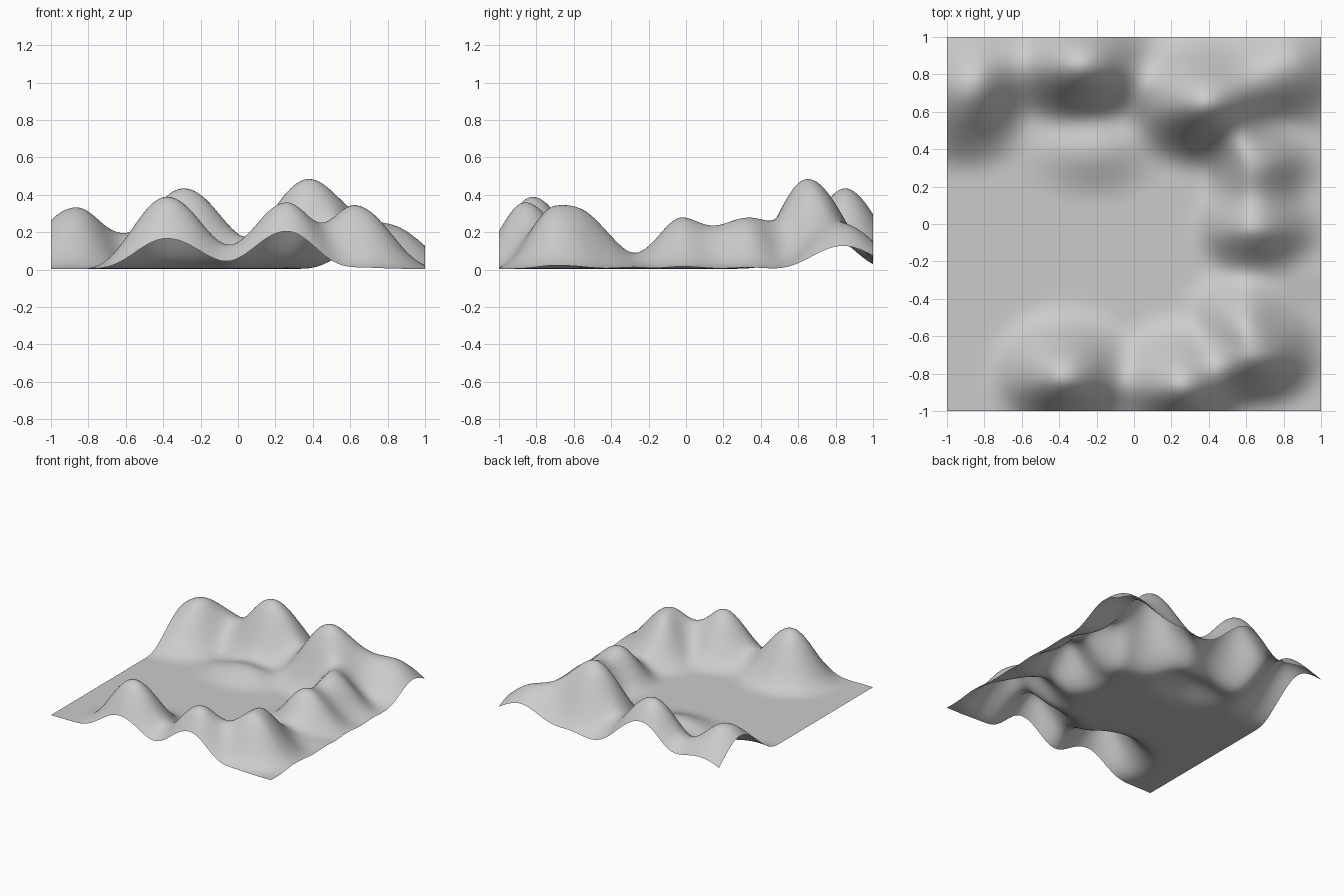
import bpy, bmesh

# Hills: centre x, y, height, then radii to the west, east, south, north
HILLS = [
    (-0.38, -0.82, 0.385, 0.42, 0.47, 0.34, 0.40),  # front left
    (0.26, -0.86, 0.355, 0.43, 0.38, 0.32, 0.40),   # front middle
    (0.63, -0.69, 0.335, 0.33, 0.43, 0.33, 0.46),   # front right
    (0.52, -0.48, 0.100, 0.30, 0.30, 0.25, 0.27),   # shoulder of front right
    (0.64, -0.28, 0.050, 0.28, 0.50, 0.25, 0.22),   # saddle on the right ridge
    (0.63, -0.02, 0.275, 0.34, 0.42, 0.30, 0.36),   # right ridge
    (0.63, 0.33, 0.265, 0.28, 0.40, 0.31, 0.30),    # right ridge
    (0.38, 0.65, 0.480, 0.50, 0.48, 0.38, 0.44),    # tallest, back
    (0.80, 0.84, 0.235, 0.42, 0.43, 0.40, 0.40),    # back right corner
    (-0.29, 0.85, 0.430, 0.48, 0.52, 0.37, 0.41),   # back middle
    (-0.84, 0.82, 0.270, 0.50, 0.38, 0.37, 0.39),   # back left corner
    (-0.91, 0.58, 0.175, 0.45, 0.40, 0.33, 0.36),   # spur of back left corner
    (-0.66, 0.98, 0.030, 0.20, 0.20, 0.25, 0.25),   # saddle at the back edge
    (-0.22, 0.40, 0.080, 0.45, 0.42, 0.30, 0.26),   # low mound in the basin
]


def height(x, y):
    """Sum of rounded hills with finite reach over a flat basin."""
    z = 0.004
    for cx, cy, h, west, east, south, north in HILLS:
        dx = (x - cx) / (east if x > cx else west)
        dy = (y - cy) / (north if y > cy else south)
        z += h * max(0.0, 1.0 - (dx * dx + dy * dy) / 1.44) ** 4
    return z


# Terrain sheet: a fine square grid lifted by the hills
bm = bmesh.new()
bmesh.ops.create_grid(bm, x_segments=120, y_segments=120, size=1.0)
for v in bm.verts:
    v.co.z = height(v.co.x, v.co.y)
for f in bm.faces:
    f.smooth = True
mesh = bpy.data.meshes.new("terrain")
bm.to_mesh(mesh)
bm.free()
terrain = bpy.data.objects.new("terrain", mesh)
bpy.context.collection.objects.link(terrain)
